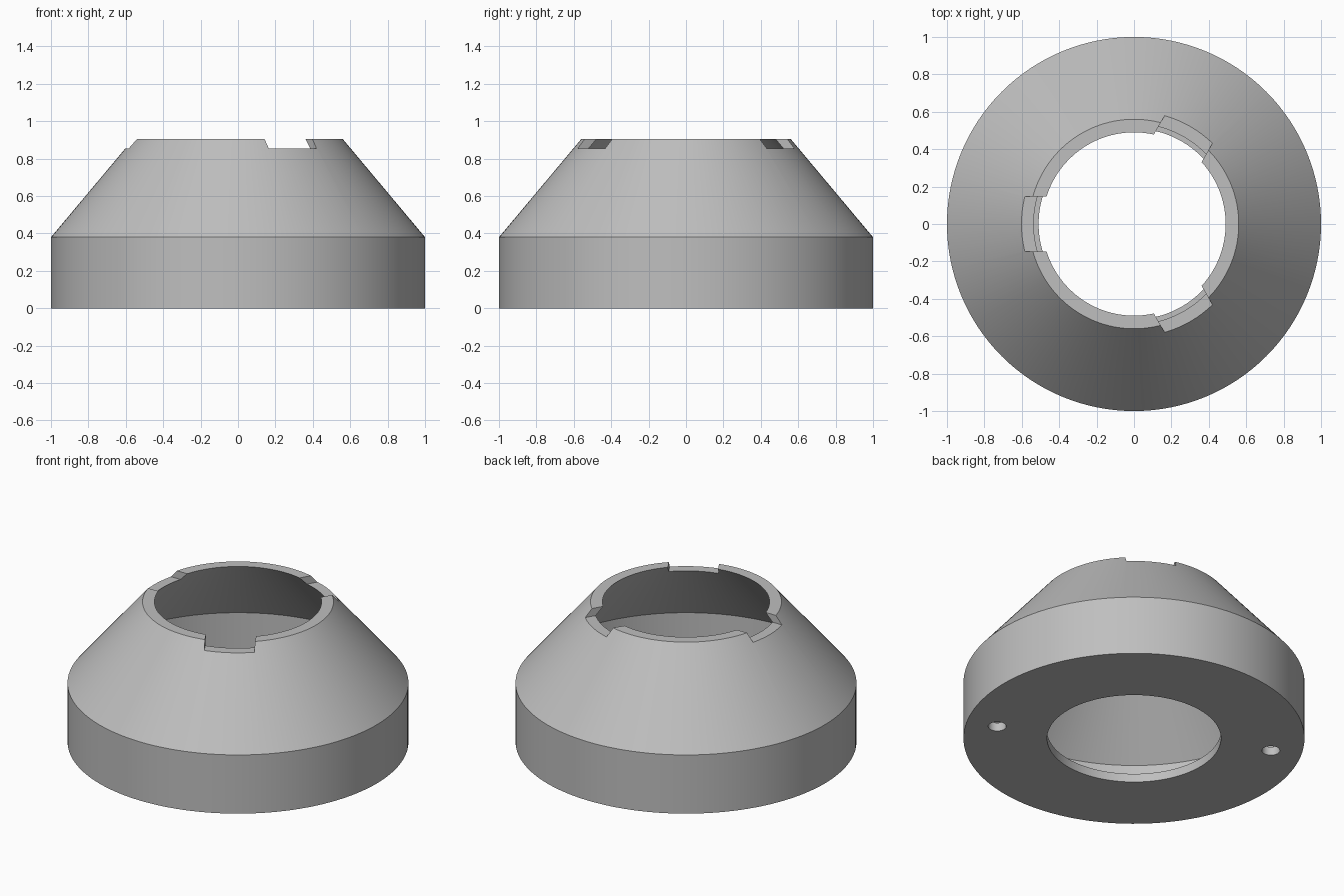
import bpy, bmesh, math
from mathutils import Matrix

default = bpy.data.objects.get("Cube")
if default:
    bpy.data.objects.remove(default, do_unlink=True)

grey = bpy.data.materials.new("plain_grey")
grey.use_nodes = True
colour = (0.52, 0.52, 0.52, 1)
grey.diffuse_color = colour
grey.node_tree.nodes["Principled BSDF"].inputs["Base Color"].default_value = colour


def make_object(name, bm):
    bmesh.ops.recalc_face_normals(bm, faces=bm.faces)
    mesh = bpy.data.meshes.new(name)
    bm.to_mesh(mesh)
    bm.free()
    mesh.materials.append(grey)
    obj = bpy.data.objects.new(name, mesh)
    bpy.context.collection.objects.link(obj)
    return obj


def lathe(name, profile, steps):
    bm = bmesh.new()
    verts = [bm.verts.new((r, 0, z)) for r, z in profile]
    edges = [bm.edges.new((a, b)) for a, b in zip(verts, verts[1:] + verts[:1])]
    bmesh.ops.spin(bm, geom=verts + edges, cent=(0, 0, 0), axis=(0, 0, 1),
                   angle=math.tau, steps=steps)
    bmesh.ops.remove_doubles(bm, verts=bm.verts, dist=0.0005)
    return make_object(name, bm)


# Hollow housing: floor with bore, straight skirt, tapered shoulder
FLOOR, SHOULDER, TOP = 0.055, 0.38, 0.905
housing = lathe("housing", [
    (0.51, 0), (1, 0), (1, SHOULDER), (0.56, TOP),
    (0.49, TOP), (0.975, SHOULDER), (0.975, FLOOR), (0.51, FLOOR)], 128)

cutters = []

# Three locking notches around the rim
for degrees in (60, 180, 300):
    bm = bmesh.new()
    place = (Matrix.Rotation(math.radians(degrees), 4, 'Z')
             @ Matrix.Translation((0.55, 0, 0.955))
             @ Matrix.Diagonal((0.4, 0.295, 0.2, 1)))
    bmesh.ops.create_cube(bm, size=1, matrix=place)
    cutters.append(make_object("notch_cutter", bm))

# Two screw holes through the floor
for degrees in (-30, 150):
    bm = bmesh.new()
    place = (Matrix.Rotation(math.radians(degrees), 4, 'Z')
             @ Matrix.Translation((0.815, 0, 0)))
    bmesh.ops.create_cone(bm, cap_ends=True, segments=32, radius1=0.053,
                          radius2=0.053, depth=0.2, matrix=place)
    cutters.append(make_object("screw_hole_cutter", bm))

for cutter in cutters:
    cutter.hide_render = True
    cut = housing.modifiers.new(cutter.name, 'BOOLEAN')
    cut.operation = 'DIFFERENCE'
    cut.solver = 'EXACT'
    cut.object = cutter

# Bake the cuts and discard the cutters
graph = bpy.context.evaluated_depsgraph_get()
result = bpy.data.meshes.new_from_object(housing.evaluated_get(graph))
housing.modifiers.clear()
housing.data = result
for cutter in cutters:
    bpy.data.objects.remove(cutter, do_unlink=True)

bpy.ops.object.select_all(action='DESELECT')
housing.select_set(True)
bpy.context.view_layer.objects.active = housing
bpy.ops.object.shade_smooth_by_angle(angle=math.radians(30))
